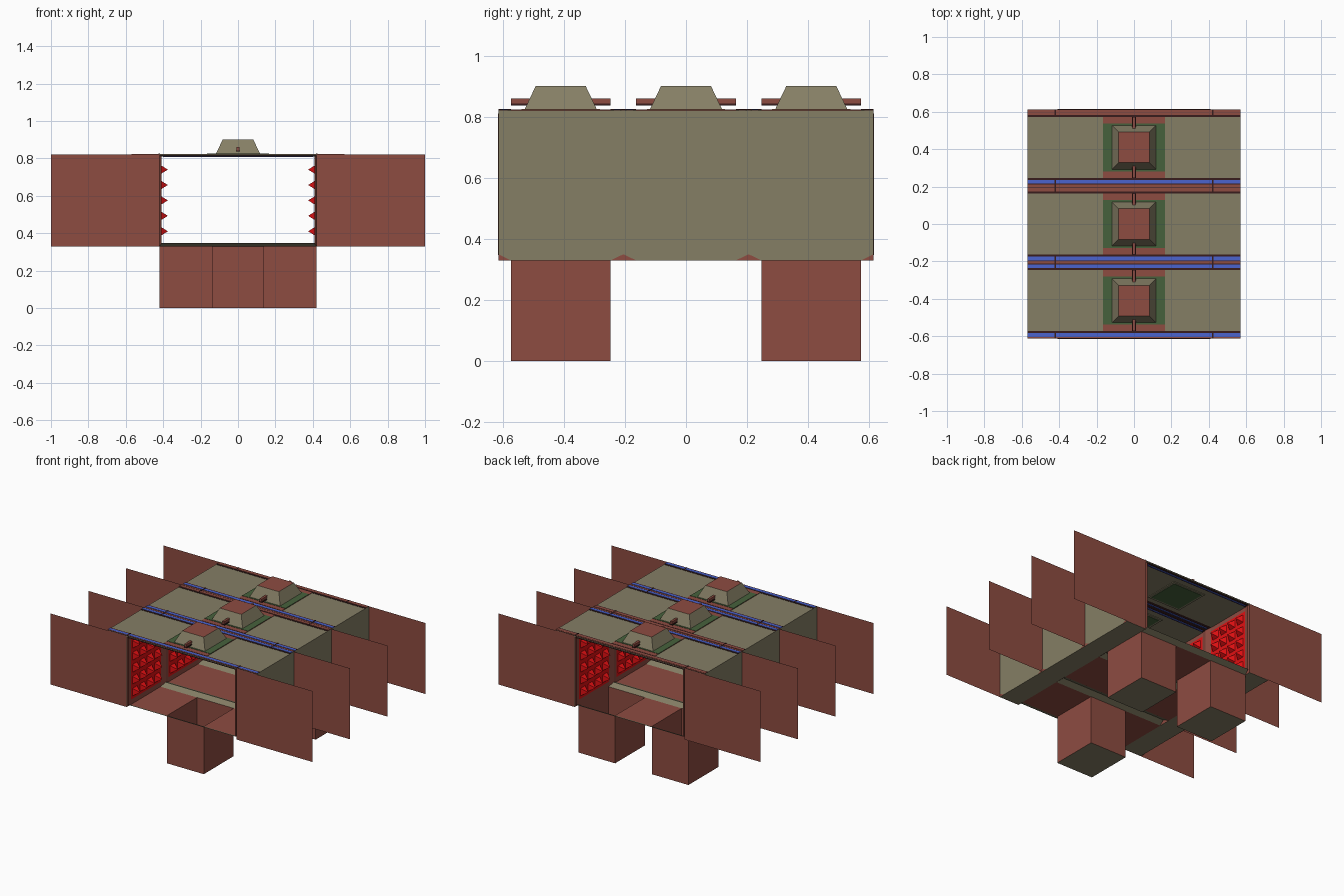
import bpy, bmesh

old = bpy.data.objects.get("Cube")
if old:
    bpy.data.objects.remove(old)


def material(name, rgb):
    m = bpy.data.materials.new(name)
    m.use_nodes = True
    m.diffuse_color = (*rgb, 1)
    m.node_tree.nodes["Principled BSDF"].inputs["Base Color"].default_value = (*rgb, 1)
    return m


olive = material("olive", (.235, .21, .13))
brick = material("brick_red", (.27, .072, .053))
green = material("hatch_green", (.061, .12, .045))
scarlet = material("scarlet", (.75, .005, .006))
blue = material("stripe_blue", (.07, .125, .62))
dark = material("dark_maroon", (.04, .012, .012))


class Part:
    """One object collecting faces in a bmesh."""

    def __init__(self, name, *mats):
        self.name, self.mats, self.bm = name, mats, bmesh.new()

    def face(self, pts, mat=0):
        f = self.bm.faces.new([self.bm.verts.new(p) for p in pts])
        f.material_index = mat

    def frustum(self, x, y, z, top=None, mat=0, top_mat=None):
        top = top or (*x, *y)
        lo = [(x[0], y[0]), (x[1], y[0]), (x[1], y[1]), (x[0], y[1])]
        hi = [(top[0], top[2]), (top[1], top[2]), (top[1], top[3]), (top[0], top[3])]
        a = [(*p, z[0]) for p in lo]
        b = [(*p, z[1]) for p in hi]
        self.face(a[::-1], mat)
        self.face(b, mat if top_mat is None else top_mat)
        for i in range(4):
            j = (i + 1) % 4
            self.face([a[i], a[j], b[j], b[i]], mat)

    def done(self):
        me = bpy.data.meshes.new(self.name)
        self.bm.to_mesh(me)
        self.bm.free()
        for m in self.mats:
            me.materials.append(m)
        ob = bpy.data.objects.new(self.name, me)
        bpy.context.scene.collection.objects.link(ob)


FLOOR, ROOF = .33, .82
INNER, OUTER, END = .42, .57, .613
HALF = .163                       # half depth of one bay
GAP = .042                        # half width of a joint
BAYS = (-.41, 0, .41)
JOINTS = (-.615, -.205, .205, .615)
CELL = .14                        # half width of a floor tile
PITS = {(0, 0), (2, -1), (2, 1)}  # bay index, column

# Roof slab and hollow-looking side walls
p = Part("roof", olive)
p.frustum((-OUTER, OUTER), (-END, END), (.815, ROOF))
p.done()
for side, name in ((-1, "right"), (1, "left")):
    p = Part(name + "_side_wall", olive, brick)
    p.frustum(sorted((side * INNER, side * OUTER)), (-END, END), (FLOOR, ROOF))
    # Small notches along the lower edge
    x = side * (OUTER + .002)
    for y in JOINTS:
        p.face([(x, max(-END, y - GAP), FLOOR), (x, min(END, y + GAP), FLOOR),
                (x, max(-END, min(END, y)), FLOOR + .02)], 1)
    p.done()

    # Thin wings standing at every joint
    p = Part(name + "_wings", brick)
    for y in JOINTS:
        p.face([(side * INNER, y, FLOOR), (side, y, FLOOR),
                (side, y, ROOF), (side * INNER, y, ROOF)])
    p.done()

    # Spiked panels on the inner wall
    p = Part(name + "_spike_panels", scarlet)
    x = side * (INNER - .003)
    for bay in BAYS:
        y0, y1 = bay - HALF, bay + HALF
        p.face([(x, y0, .365), (x, y1, .365), (x, y1, .785), (x, y0, .785)])
        for row in range(5):
            for col in range(4):
                y, z, r = bay + (col - 1.5) * .08, .41 + row * .0825, .026
                ring = [(x, y - r, z - r), (x, y + r, z - r),
                        (x, y + r, z + r), (x, y - r, z + r)]
                for i in range(4):
                    p.face([ring[i], ring[(i + 1) % 4], (side * .375, y, z)])
    p.done()

    # Plain wall around the panels
    p = Part(name + "_inner_wall", brick)
    x = side * (INNER - .001)
    p.face([(x, -END, FLOOR), (x, END, FLOOR), (x, END, ROOF - .006), (x, -END, ROOF - .006)])
    p.done()

# Floor tiles, with some tiles sunk into square pits that act as legs
floor = Part("floor_tiles", brick)
legs = Part("legs", brick, olive)
for b, bay in enumerate(BAYS):
    y0, y1 = bay - HALF, bay + HALF
    for col in (-1, 0, 1):
        x0, x1 = (2 * col - 1) * CELL, (2 * col + 1) * CELL
        c = [(x0, y0), (x1, y0), (x1, y1), (x0, y1)]
        if (b, col) not in PITS:
            floor.face([(*q, FLOOR) for q in c])
            continue
        legs.face([(*q, 0) for q in c[::-1]], 1)
        for i in range(4):
            a, d = c[i], c[(i + 1) % 4]
            legs.face([(*a, 0), (*d, 0), (*d, FLOOR), (*a, FLOOR)])
floor.done()
legs.done()

# Ridged frames round the passage at each joint
p = Part("joint_frames", olive, brick, dark)


def frame_ring(y, w, lo, hi):
    return [(-w, y, lo), (w, y, lo), (w, y, hi), (-w, y, hi)]


for y in JOINTS:
    peak = frame_ring(y, .408, FLOOR + .018, .81)
    for s in (-1, 1):
        if abs(y + s * GAP) < END:
            base = frame_ring(y + s * GAP, INNER, FLOOR, .815)
            for i, m in enumerate((0, 1, 2, 1)):
                j = (i + 1) % 4
                p.face([peak[i], peak[j], base[j], base[i]], m)
p.done()

# Striped bands across the roof and ceiling at the joints
p = Part("roof_bands", dark, brick, blue)
for y in JOINTS:
    lo, hi = max(-END, y - GAP), min(END, y + GAP)
    p.frustum((-OUTER, OUTER), (lo, hi), (ROOF, ROOF + .002))
    for s in (-1, 1):
        mid = y + s * .021
        if abs(mid) > END:
            continue
        m = 1 if (y > 0 and s < 0) else 2
        p.frustum((-OUTER, OUTER), (mid - .010, mid + .010), (ROOF, ROOF + .004), mat=m)
        p.frustum((-.4, .4), (mid - .006, mid + .006), (.806, .809), mat=2)
    edge = max(-.606, min(.606, y))
    p.frustum((-OUTER, OUTER), (edge - .006, edge + .006), (ROOF, ROOF + .003), mat=1)
    for x in (-INNER, INNER):
        p.frustum((x - .004, x + .004), (lo, hi), (ROOF, ROOF + .005))
p.done()

# Roof hatches: coloured base, blunt pyramid, thin rail and ceiling plate
for b, bay in enumerate(BAYS):
    p = Part("hatch_%d" % (b + 1), olive, brick, green)
    p.frustum((-.165, .165), (bay - HALF, bay + HALF), (ROOF, ROOF + .003), mat=1)
    p.frustum((-.165, .165), (bay - .128, bay + .128), (ROOF, ROOF + .005), mat=2)
    p.frustum((-.12, .12), (bay - .12, bay + .12), (ROOF, .9),
              (-.082, .082, bay - .082, bay + .082), 0, 1)
    p.frustum((-.125, .125), (bay - .125, bay + .125), (.81, .814), mat=0)
    p.frustum((-.11, .11), (bay - .11, bay + .11), (.808, .813), mat=2)
    p.done()
    p = Part("hatch_rail_%d" % (b + 1), brick, dark)
    p.frustum((-.008, .008), (bay - HALF, bay + HALF), (.843, .86))
    p.frustum((-.012, .012), (bay - HALF, bay + HALF), (.836, .843), mat=1)
    p.done()
